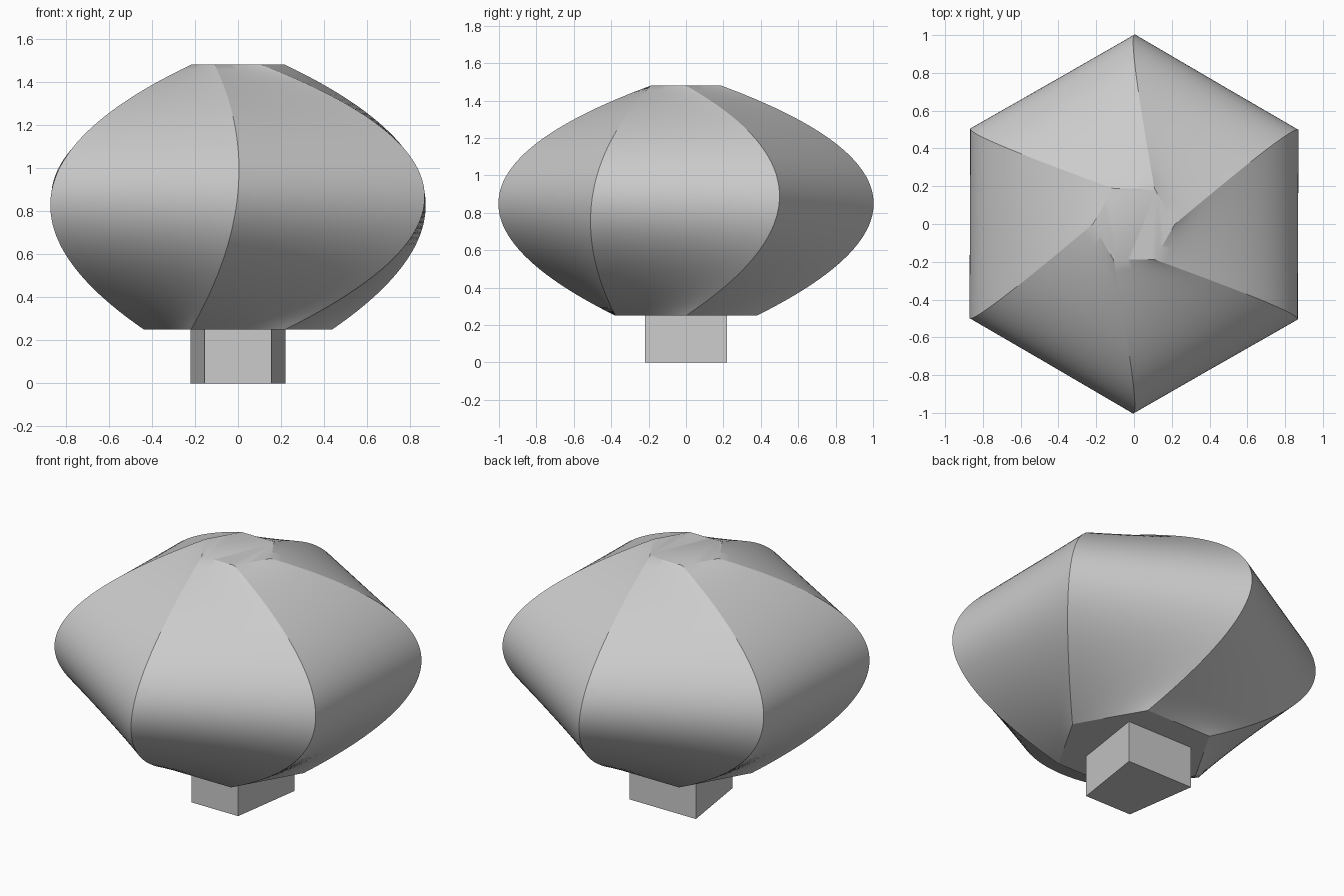
import bpy, bmesh, math
from mathutils import Vector

cube = bpy.data.objects.get("Cube")
if cube:
    bpy.data.objects.remove(cube, do_unlink=True)

grey = bpy.data.materials.new("light grey")
grey.use_nodes = True
COLOUR = (0.6, 0.6, 0.6, 1)
grey.diffuse_color = COLOUR
next(n for n in grey.node_tree.nodes
     if n.type == 'BSDF_PRINCIPLED').inputs["Base Color"].default_value = COLOUR


def add_object(name, bm):
    bmesh.ops.recalc_face_normals(bm, faces=bm.faces)
    mesh = bpy.data.meshes.new(name)
    bm.to_mesh(mesh)
    bm.free()
    mesh.materials.append(grey)
    obj = bpy.data.objects.new(name, mesh)
    bpy.context.collection.objects.link(obj)
    return obj


# Hexagonal sections of the body: radius, twist in degrees, height, loft parameter
SECTIONS = [(0.437, 0, 0.25, 0), (1.0, 30, 0.89, 0.5), (0.217, 0, 1.48, 1)]
SIDES, COLUMNS, ROWS = 6, 12, 48


def corner(side, t):
    """Point at t on the quadratic curve joining one corner of each section."""
    point = Vector()
    for i, (radius, twist, z, ti) in enumerate(SECTIONS):
        weight = 1
        for j, other in enumerate(SECTIONS):
            if j != i:
                weight *= (t - other[3]) / (ti - other[3])
        a = math.radians(360 / SIDES * side + twist)
        point += weight * Vector((radius * math.cos(a), radius * math.sin(a), z))
    return point


# Body: twisted loft with straight-sided sections
bm = bmesh.new()
rings = []
for row in range(ROWS + 1):
    t = row / ROWS
    rings.append([bm.verts.new(corner(s, t).lerp(corner(s + 1, t), c / COLUMNS))
                  for s in range(SIDES) for c in range(COLUMNS)])
count = SIDES * COLUMNS
for low, high in zip(rings, rings[1:]):
    for i in range(count):
        j = (i + 1) % count
        bm.faces.new((low[i], low[j], high[j], high[i]))
bm.faces.new(rings[0])
bm.faces.new(rings[-1])
body = add_object("twisted_body", bm)
bpy.ops.object.select_all(action='DESELECT')
body.select_set(True)
bpy.context.view_layer.objects.active = body
bpy.ops.object.shade_smooth_by_angle(angle=math.radians(25))

# Stem: block narrower at the front than at the back
bm = bmesh.new()
plan = [(-0.155, -0.22), (0.155, -0.22), (0.22, 0.22), (-0.22, 0.22)]
base = bm.faces.new([bm.verts.new((x, y, 0)) for x, y in plan])
lifted = bmesh.ops.extrude_face_region(bm, geom=[base], use_keep_orig=True)
bmesh.ops.translate(bm, vec=(0, 0, 0.25),
                    verts=[v for v in lifted["geom"] if isinstance(v, bmesh.types.BMVert)])
add_object("stem", bm)
